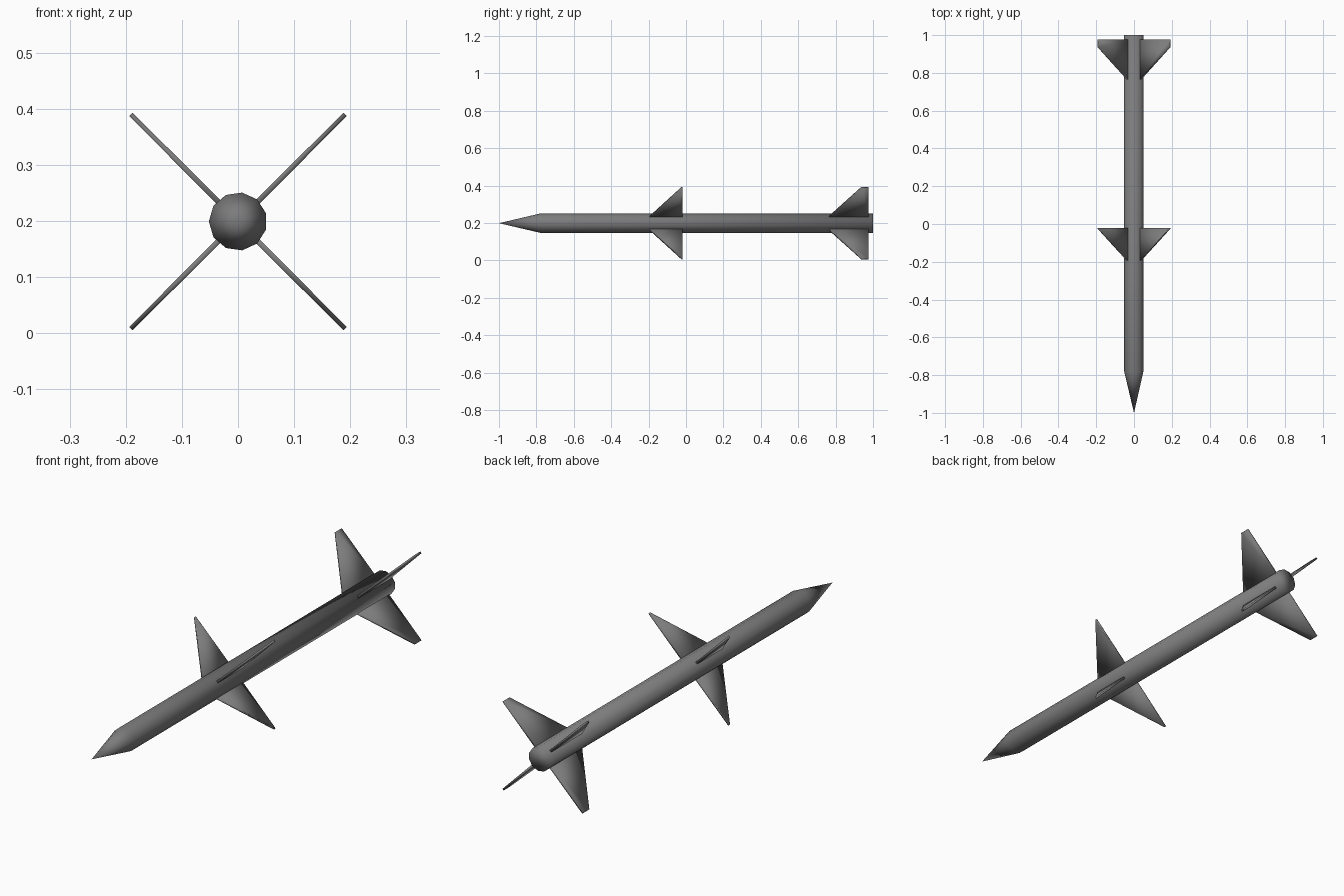
import bpy, bmesh, math
from mathutils import Vector

if "Cube" in bpy.data.objects:
    bpy.data.objects.remove(bpy.data.objects["Cube"])

AXIS_Z = 0.199
SIDES = 11

# Dark grey paint
paint = bpy.data.materials.new("dark_grey")
paint.diffuse_color = (0.2, 0.2, 0.2, 1)
paint.use_nodes = True
paint.node_tree.nodes["Principled BSDF"].inputs["Base Color"].default_value = paint.diffuse_color


def make_object(name, bm):
    bmesh.ops.recalc_face_normals(bm, faces=bm.faces)
    for f in bm.faces:
        f.smooth = True
    mesh = bpy.data.meshes.new(name)
    bm.to_mesh(mesh)
    bm.free()
    mesh.materials.append(paint)
    obj = bpy.data.objects.new(name, mesh)
    bpy.context.collection.objects.link(obj)
    return obj


def body(name, radius, shoulder_y, tail_y, nose_y):
    bm = bmesh.new()
    rings = []
    for y in (shoulder_y, tail_y):
        ring = []
        for i in range(SIDES):
            a = math.radians(82) + 2 * math.pi * i / SIDES
            ring.append(bm.verts.new((radius * math.cos(a), y, AXIS_Z + radius * math.sin(a))))
        rings.append(ring)
    tip = bm.verts.new((0, nose_y, AXIS_Z))
    front, back = rings
    for i in range(SIDES):
        j = (i + 1) % SIDES
        bm.faces.new((front[i], front[j], back[j], back[i]))
        bm.faces.new((front[j], front[i], tip))
    bm.faces.new(back)
    return make_object(name, bm)


def fin(name, angle, outline):
    """Tapered slab; outline points are (distance from axis, y, half thickness)."""
    out = Vector((math.cos(angle), 0, math.sin(angle)))
    side = Vector((-math.sin(angle), 0, math.cos(angle)))
    centre = Vector((0, 0, AXIS_Z))
    bm = bmesh.new()
    faces = []
    for s in (1, -1):
        faces.append([bm.verts.new(centre + out * r + Vector((0, y, 0)) + side * t * s)
                      for r, y, t in outline])
    a, b = faces
    bm.faces.new(a)
    bm.faces.new(b[::-1])
    for i in range(len(a)):
        j = (i + 1) % len(a)
        bm.faces.new((a[i], b[i], b[j], a[j]))
    return make_object(name, bm)


# Long tube with pointed nose
body("body", 0.052, -0.78, 1.0, -1.0)

# Four mid wings and four tail fins in an X layout
WING = [(0.04, -0.202, 0.005), (0.27, -0.024, 0.004), (0.27, -0.02, 0.004), (0.04, -0.02, 0.005)]
TAIL = [(0.04, 0.757, 0.005), (0.27, 0.937, 0.004), (0.27, 0.977, 0.004), (0.04, 0.977, 0.005)]
for k in range(4):
    angle = math.radians(45 + 90 * k)
    fin(f"mid_wing_{k + 1}", angle, WING)
    fin(f"tail_fin_{k + 1}", angle, TAIL)
